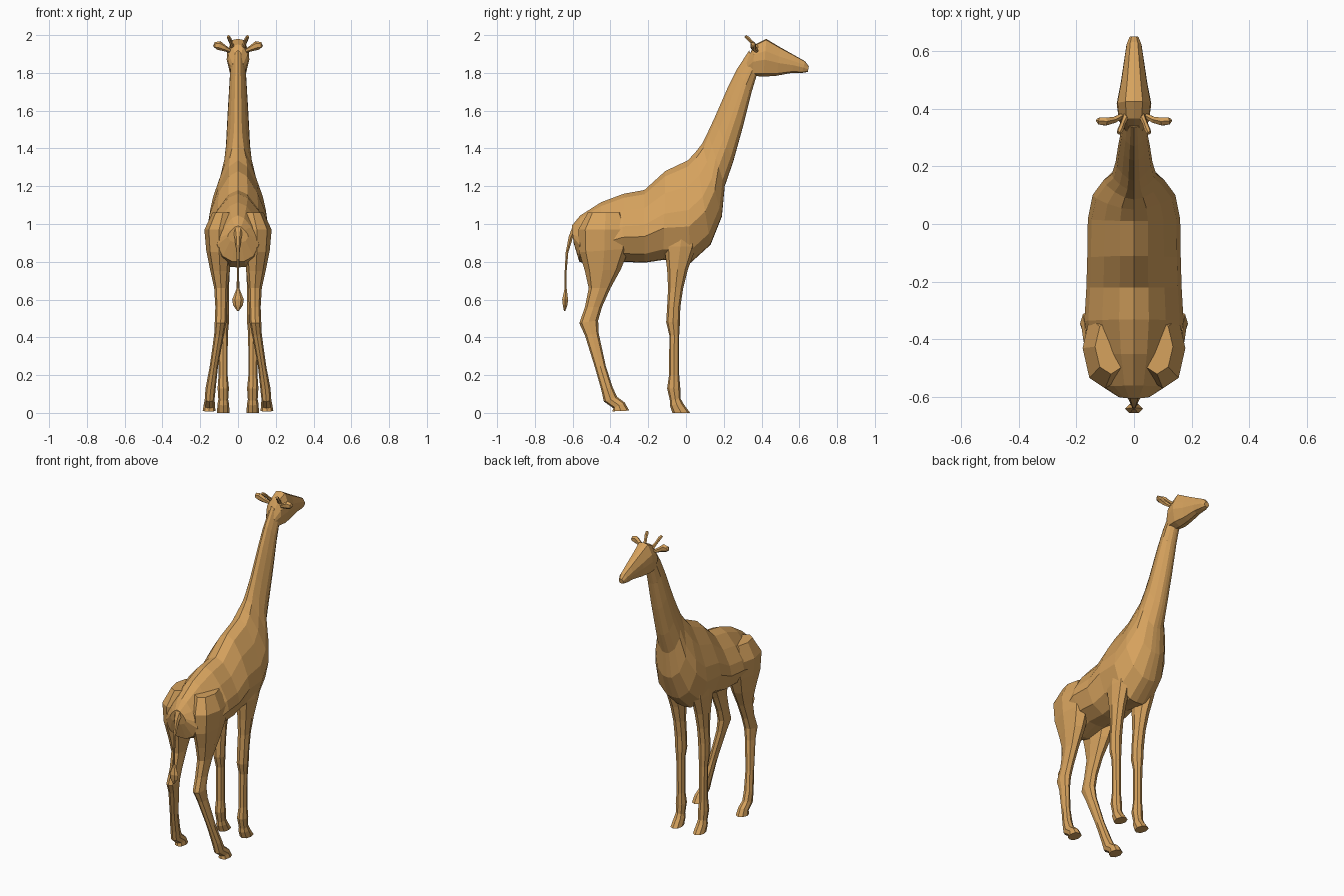
import bpy, bmesh, math
from mathutils import Vector

mat = bpy.data.materials.new("tan_hide")
mat.diffuse_color = (0.67, 0.36, 0.11, 1)

# Half cross-sections: (width fraction, position from lower to upper point)
PEAR = [(0, 1), (.30, .94), (.64, .75), (.92, .52), (1, .36), (.74, .12), (.3, .01), (0, 0)]
OVAL = [(0, 1), (.7, .87), (1, .5), (.7, .13), (0, 0)]
HEAD = [(0, 1), (.5, .97), (.95, .68), (1, .45), (.7, .08), (0, 0)]


def finish(name, bm, mirror):
    bmesh.ops.recalc_face_normals(bm, faces=bm.faces)
    me = bpy.data.meshes.new(name)
    bm.to_mesh(me)
    bm.free()
    me.materials.append(mat)
    ob = bpy.data.objects.new(name, me)
    bpy.context.collection.objects.link(ob)
    if mirror:
        ob.modifiers.new("mirror", 'MIRROR').use_mirror_merge = False
    return ob


def skin(bm, rings):
    loops = [[bm.verts.new(p) for p in r] for r in rings]
    n = len(loops[0])
    for a, b in zip(loops, loops[1:]):
        for i in range(n):
            j = (i + 1) % n
            bm.faces.new((a[i], a[j], b[j], b[i]))
    bm.faces.new(loops[0])
    bm.faces.new(loops[-1][::-1])


def loft(name, stations, half, mirror=False):
    """Station: y, z of one edge, y, z of the opposite edge, centre x, half width."""
    section = half + [(-w, t) for w, t in half[-2:0:-1]]
    rings = []
    for y1, z1, y0, z0, xc, hw in stations:
        rings.append([Vector((xc + w * hw, y0 + t * (y1 - y0), z0 + t * (z1 - z0)))
                      for w, t in section])
    bm = bmesh.new()
    skin(bm, rings)
    return finish(name, bm, mirror)


def tube(name, points, sides=6, mirror=False):
    """Point: x, y, z, radius a, radius b; rings stand across the path."""
    bm = bmesh.new()
    rings = []
    pos = [Vector(p[:3]) for p in points]
    for i, p in enumerate(points):
        d = (pos[min(i + 1, len(pos) - 1)] - pos[max(i - 1, 0)]).normalized()
        ref = Vector((0, 0, 1)) if abs(d.x) > .6 else Vector((1, 0, 0))
        u = (ref - d * ref.dot(d)).normalized()
        v = d.cross(u)
        rings.append([pos[i] + u * p[3] * math.cos(a) + v * p[4] * math.sin(a)
                      for a in (2 * math.pi * k / sides for k in range(sides))])
    skin(bm, rings)
    return finish(name, bm, mirror)


# Torso and neck in one skin, from rump to poll
loft("body_and_neck", [
    (-.605, .99, -.595, .90, 0, .055),
    (-.56, 1.045, -.565, .80, 0, .11),
    (-.45, 1.115, -.45, .77, 0, .15),
    (-.33, 1.16, -.34, .80, 0, .172),
    (-.22, 1.18, -.22, .795, 0, .165),
    (-.11, 1.28, -.12, .81, 0, .162),
    (.01, 1.337, .02, .79, 0, .16),
    (.05, 1.38, .13, .89, 0, .143),
    (.085, 1.425, .19, 1.04, 0, .105),
    (.115, 1.485, .205, 1.2, 0, .077),
    (.15, 1.56, .25, 1.33, 0, .064),
    (.22, 1.72, .30, 1.51, 0, .055),
    (.27, 1.82, .345, 1.69, 0, .046),
    (.335, 1.92, .375, 1.79, 0, .040)], PEAR)

# Head with long tapering muzzle
loft("head", [
    (.32, 1.87, .325, 1.80, 0, .03),
    (.365, 1.95, .35, 1.785, 0, .052),
    (.425, 1.98, .41, 1.78, 0, .06),
    (.50, 1.935, .48, 1.785, 0, .046),
    (.58, 1.89, .56, 1.80, 0, .034),
    (.63, 1.862, .615, 1.80, 0, .026),
    (.65, 1.835, .645, 1.805, 0, .016)], HEAD)

# Ears and horns
tube("ears", [(.04, .375, 1.915, .010, .010), (.07, .36, 1.93, .016, .012),
              (.10, .355, 1.945, .024, .016), (.12, .357, 1.945, .018, .014),
              (.128, .36, 1.94, .006, .006)], 6, True)
tube("horns", [(.02, .39, 1.92, .014, .014), (.038, .35, 1.96, .009, .009),
               (.046, .328, 1.983, .011, .011), (.052, .315, 1.994, .008, .008)], 6, True)

# Front legs, shoulder to hoof
loft("front_legs", [
    (.08, 1.02, -.10, 1.02, .09, .05),
    (.055, .88, -.115, .88, .09, .05),
    (.01, .76, -.10, .76, .085, .042),
    (-.015, .66, -.095, .66, .083, .035),
    (-.03, .56, -.10, .56, .082, .035),
    (-.032, .48, -.105, .48, .081, .033),
    (-.036, .41, -.088, .41, .08, .026),
    (-.036, .20, -.09, .20, .079, .024),
    (-.03, .13, -.10, .13, .078, .03),
    (-.028, .075, -.085, .065, .078, .026),
    (-.015, .05, -.085, .04, .078, .031),
    (.022, 0, -.072, 0, .078, .033)], OVAL, True)

# Hind legs, hip to hoof
loft("hind_legs", [
    (-.33, 1.06, -.52, 1.06, .08, .055),
    (-.29, .97, -.57, .97, .10, .078),
    (-.30, .87, -.565, .85, .10, .068),
    (-.345, .76, -.535, .75, .095, .052),
    (-.40, .66, -.515, .66, .09, .036),
    (-.445, .56, -.535, .56, .089, .031),
    (-.465, .49, -.565, .475, .092, .031),
    (-.462, .42, -.535, .41, .10, .026),
    (-.425, .25, -.482, .24, .128, .022),
    (-.39, .14, -.448, .12, .145, .027),
    (-.365, .085, -.435, .06, .15, .026),
    (-.325, .055, -.385, .025, .152, .03),
    (-.30, .012, -.39, .008, .153, .034)], OVAL, True)

# Tail with tuft
tube("tail", [(0, -.585, .98, .03, .02), (0, -.61, .93, .018, .013),
              (0, -.63, .85, .009, .008), (0, -.637, .75, .006, .006),
              (0, -.637, .66, .007, .006), (0, -.64, .60, .031, .018),
              (0, -.64, .57, .026, .014), (0, -.643, .54, .005, .004)], 6)
